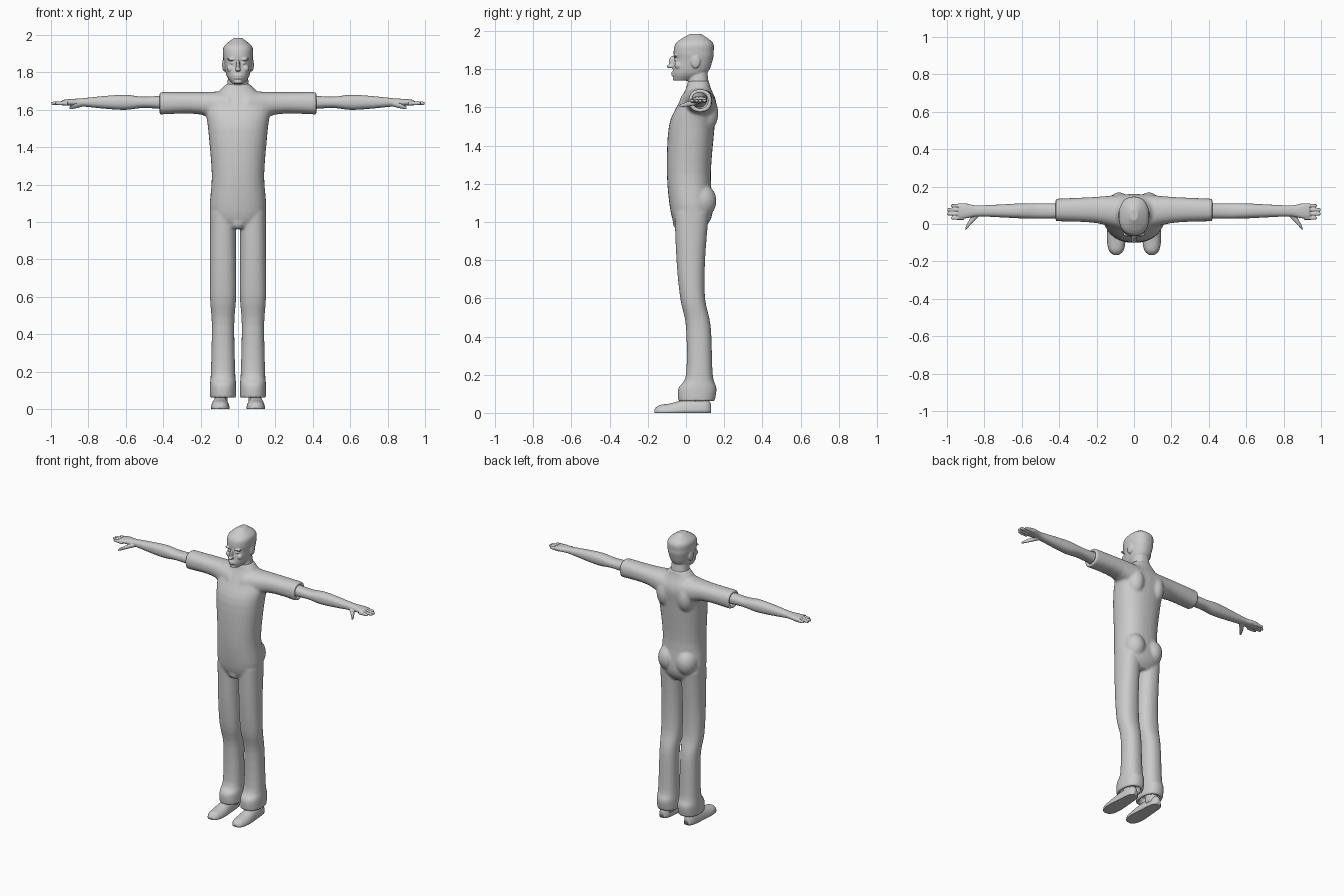
import bpy
import bmesh
from math import cos, sin, tau, copysign
from mathutils import Matrix, Vector

if "Cube" in bpy.data.objects:
    bpy.data.objects.remove(bpy.data.objects["Cube"], do_unlink=True)

grey = bpy.data.materials.new("plain grey")
grey.use_nodes = True
grey.diffuse_color = (0.6, 0.6, 0.6, 1)
grey.node_tree.nodes["Principled BSDF"].inputs["Base Color"].default_value = grey.diffuse_color


def smooth_path(stations, steps=4):
    """Pass a soft curve through the stations."""
    rows = [Vector(station) for station in stations]
    rows = [rows[0], *rows, rows[-1]]
    path = []
    for before, start, end, after in zip(rows, rows[1:], rows[2:], rows[3:]):
        leave, arrive = (end - before) / 2, (after - start) / 2
        for step in range(steps):
            t = step / steps
            bend = t * (1 - t)
            blend = t * t * (3 - 2 * t)
            path.append(start.lerp(end, blend) + leave * bend * (1 - t) - arrive * bend * t)
    return path + [rows[-1]]


def hollow_end(path, wall=0.02, depth=0.05):
    """Turn the last section inward to leave an open cuff or hem."""
    position, u, v, width, height = path[-1]
    inward = copysign(depth, path[0][0] - position)
    for offset in (0, inward):
        path.append((position + offset, u, v, width - wall, height - wall))


def loft(bm, axis, stations, side=1, power=2.3, sides=32, hollow=False):
    """Skin oval sections: position along axis, centre u, v, radius u, v."""
    path = smooth_path(stations)
    if hollow:
        hollow_end(path)
    rings = []
    for position, u, v, width, height in path:
        ring = []
        for corner in range(sides):
            c, s = cos(tau * corner / sides), sin(tau * corner / sides)
            across = u + width * copysign(abs(c) ** (2 / power), c)
            up = v + height * copysign(abs(s) ** (2 / power), s)
            x, y, z = {"X": (position, across, up),
                       "Y": (across, position, up),
                       "Z": (across, up, position)}[axis]
            ring.append(bm.verts.new((x * side, y, max(z, 0))))
        rings.append(ring)
    faces = [bm.faces.new(rings[0]), bm.faces.new(rings[-1])]
    for lower, upper in zip(rings, rings[1:]):
        for k in range(sides):
            faces.append(bm.faces.new((lower[k - 1], lower[k], upper[k], upper[k - 1])))
    bmesh.ops.recalc_face_normals(bm, faces=faces)


def upright(bm, stations, centre=0, **options):
    """Vertical loft from height, half width, front and back."""
    sections = [(height, centre, (front + back) / 2, half, (back - front) / 2)
                for height, half, front, back in stations]
    loft(bm, "Z", sections, **options)


def ball(bm, centre, size, side=1):
    x, y, z = centre
    place = Matrix.Translation((x * side, y, z)) @ Matrix.Diagonal((*size, 1))
    bmesh.ops.create_uvsphere(bm, u_segments=20, v_segments=12, radius=1, matrix=place)


def finish(name, bm, voxel=0, relax=0, mirror=False):
    """Make the object, fusing overlapping forms into one smooth skin."""
    mesh = bpy.data.meshes.new(name)
    bm.to_mesh(mesh)
    bm.free()
    mesh.materials.append(grey)
    obj = bpy.data.objects.new(name, mesh)
    bpy.context.collection.objects.link(obj)
    if voxel:
        fuse = obj.modifiers.new("Fuse", "REMESH")
        fuse.mode = "VOXEL"
        fuse.voxel_size = voxel
        fuse.use_smooth_shade = True
        soften = obj.modifiers.new("Soften", "SMOOTH")
        soften.factor = 0.5
        soften.iterations = relax
    else:
        for polygon in mesh.polygons:
            polygon.use_smooth = True
    if mirror:
        obj.modifiers.new("Mirror", "MIRROR")


# Shirt and trousers, fused into one skin
bm = bmesh.new()
upright(bm, [
    (.97, .09, -.05, .1), (1.05, .15, -.08, .14), (1.25, .14, -.1, .13),
    (1.5, .16, -.09, .15), (1.62, .17, -.04, .16), (1.7, .1, 0, .13), (1.74, .06, .01, .12)])
ball(bm, (0, -.04, 1), (.04, .03, .04))
sleeve_y, arm_z = .075, 1.635
for side in (1, -1):
    loft(bm, "X", [(.05, .06, 1.6, .1, .1), (.2, sleeve_y, arm_z, .07, .06),
                   (.42, sleeve_y, arm_z, .06, .06)], side, hollow=True)
    upright(bm, [
        (1.05, .07, -.06, .12), (.8, .07, -.05, .1), (.6, .07, -.03, .1), (.45, .06, 0, .13),
        (.2, .065, 0, .14), (.13, .07, -.04, .16), (.06, .07, -.04, .15)],
        centre=.08, side=side, hollow=True)
    # Buttock and shoulder blade
    ball(bm, (.07, .08, 1.11), (.07, .08, .09), side)
    ball(bm, (.08, .1, 1.57), (.06, .07, .1), side)
finish("shirt_and_trousers", bm, voxel=.008, relax=5)

# Neck and skull
bm = bmesh.new()
upright(bm, [(1.66, .07, .01, .13), (1.72, .06, .01, .12), (1.8, .05, .01, .11)])
upright(bm, [
    (1.74, .03, -.06, .02), (1.78, .06, -.07, .11), (1.85, .075, -.06, .14),
    (1.89, .08, -.065, .145), (1.94, .075, -.05, .14), (1.985, .02, .02, .08)])
# Nose bridge, nose tip, lips and chin
ball(bm, (0, -.07, 1.84), (.01, .02, .03))
ball(bm, (0, -.08, 1.815), (.015, .022, .01))
for lip_height in (1.77, 1.782):
    ball(bm, (0, -.065, lip_height), (.024, .012, .006))
ball(bm, (0, -.06, 1.75), (.02, .01, .01))
# Brows, eyes, cheeks and ears
for side in (1, -1):
    ball(bm, (.035, -.055, 1.87), (.025, .012, .007), side)
    ball(bm, (.03, -.05, 1.85), (.014, .012, .008), side)
    ball(bm, (.04, -.04, 1.82), (.02, .02, .02), side)
    ball(bm, (.075, .05, 1.84), (.01, .025, .035), side)
finish("head", bm, voxel=.004, relax=3)

# Arm and palm
bm = bmesh.new()
hand_y = .065
arm = [(.36, .04, .04), (.5, .04, .03), (.6, .04, .04), (.7, .035, .035),
       (.8, .03, .025), (.85, .03, .02), (.9, .04, .018), (.94, .04, .012)]
loft(bm, "X", [(x, hand_y + .005, arm_z + .005, depth, height) for x, depth, height in arm])
# Fingers, the middle two longest
for finger in (-1.5, -.5, .5, 1.5):
    y = hand_y + finger * .022
    tip = 1 - finger * finger * .01
    loft(bm, "X", [(.91, y, arm_z, .01, .012), (tip - .01, y, arm_z, .009, .009),
                   (tip, y, arm_z, .004, .004)], sides=12)
# Thumb
loft(bm, "X", [(.83, .06, 1.63, .02, .013), (.87, .02, 1.62, .02, .013),
               (.9, -.025, 1.61, .01, .008)], sides=16)
finish("arms", bm, voxel=.003, relax=2, mirror=True)

# Ankle
bm = bmesh.new()
upright(bm, [(.03, .035, .02, .11), (.15, .035, .02, .11)], centre=.09)
finish("ankles", bm, mirror=True)

# Shoe, flattened where it meets the ground
bm = bmesh.new()
shoe = [(-.165, .015, .02), (-.14, .04, .04), (-.08, .05, .05),
        (0, .045, .07), (.1, .035, .075), (.13, .015, .05)]
loft(bm, "Y", [(y, .095, 0, half, height) for y, half, height in shoe])
finish("shoes", bm, mirror=True)
